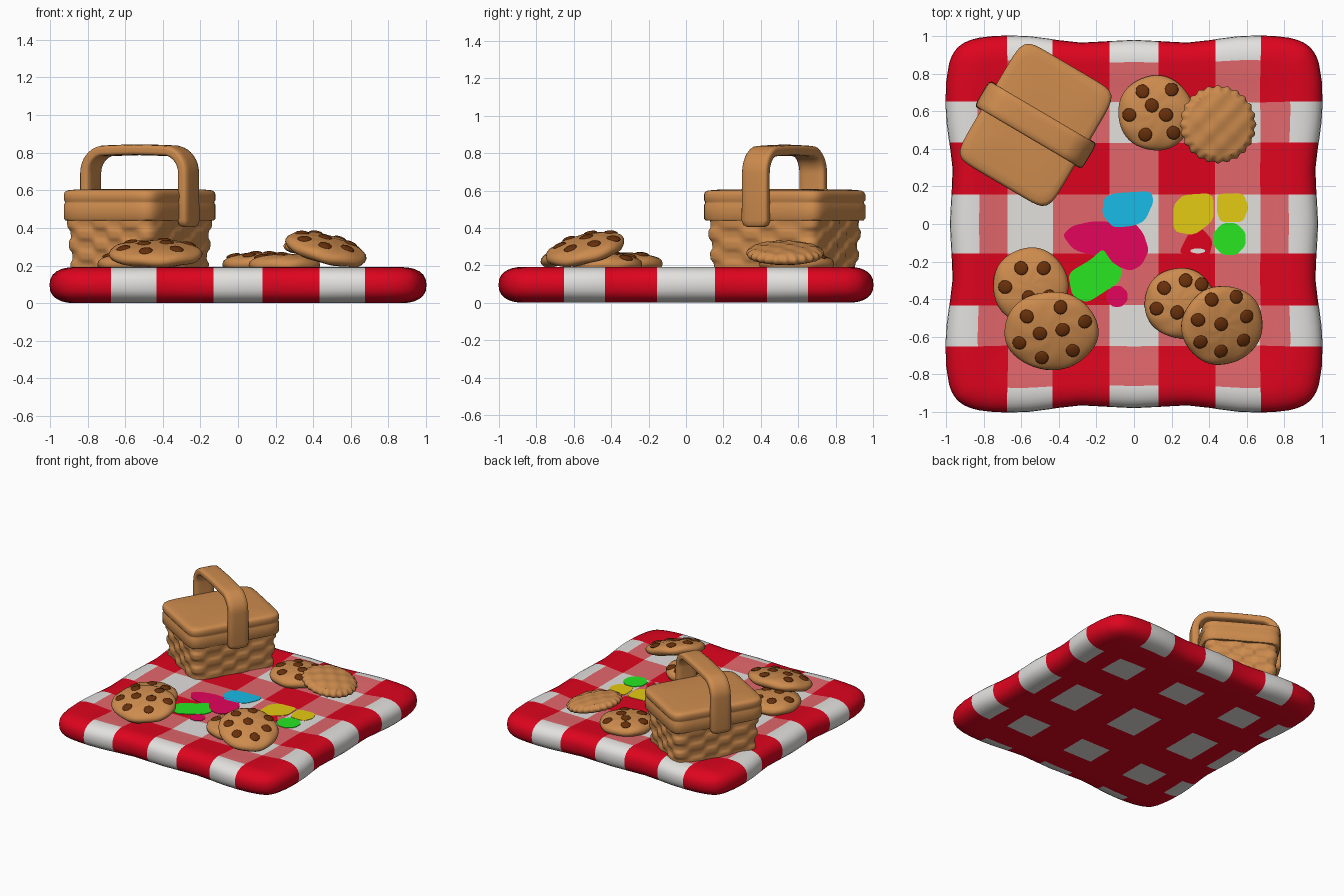
import bpy, bmesh, math
from mathutils import Matrix, Vector
from math import sin, cos, pi, radians

if "Cube" in bpy.data.objects:
    bpy.data.objects.remove(bpy.data.objects["Cube"])


def mat(name, rgb):
    m = bpy.data.materials.new(name)
    lin = [((c / 255 + .055) / 1.055) ** 2.4 if c > 10 else c / 255 / 12.92 for c in rgb]
    m.diffuse_color = (*lin, 1)
    m.use_nodes = True
    m.node_tree.nodes["Principled BSDF"].inputs["Base Color"].default_value = m.diffuse_color
    return m


RED = mat("red", (222, 4, 30))
WHITE = mat("white", (226, 225, 222))
PINK = mat("pink", (226, 103, 108))
TAN = mat("tan", (206, 140, 78))
CHIP = mat("dark_brown", (104, 48, 10))
CYAN = mat("cyan", (24, 188, 232))
MAGENTA = mat("magenta", (228, 5, 92))
GREEN = mat("green", (40, 232, 35))
YELLOW = mat("yellow", (228, 203, 18))


def finish(name, verts, faces, mats, matrix=None, sharp=50):
    me = bpy.data.meshes.new(name)
    me.from_pydata(verts, [], faces)
    for m in mats:
        me.materials.append(m)
    bm = bmesh.new()
    bm.from_mesh(me)
    bmesh.ops.remove_doubles(bm, verts=bm.verts, dist=1e-5)
    bmesh.ops.recalc_face_normals(bm, faces=bm.faces)
    for f in bm.faces:
        f.smooth = True
    bm.to_mesh(me)
    bm.free()
    me.set_sharp_from_angle(angle=radians(sharp))
    ob = bpy.data.objects.new(name, me)
    bpy.context.collection.objects.link(ob)
    if matrix:
        ob.matrix_world = matrix
    return ob


def loft(name, rings, mats, matrix=None, sharp=50):
    """Skin a list of closed rings and cap both ends."""
    n = len(rings[0])
    verts = [p for r in rings for p in r]
    faces = [(k * n + i, k * n + (i + 1) % n, (k + 1) * n + (i + 1) % n, (k + 1) * n + i)
             for k in range(len(rings) - 1) for i in range(n)]
    faces += [tuple(range(n)), tuple(range(len(verts) - n, len(verts)))]
    return finish(name, verts, faces, mats, matrix, sharp)


def squircle(t, p):
    c, s = cos(t), sin(t)
    k = (abs(c) ** p + abs(s) ** p) ** (-1 / p)
    return c * k, s * k


# ---- blanket: pillow-edged sheet with wavy outline and gingham squares ----
FLOOR = .175
XBANDS, YBANDS = (.13, .43, .673, .83), (.155, .43, .65, .87)   # stripe borders


def grid_lines(a, b, c, d):
    h = [a / 2, a, a + .02, (a + b) / 2, b - .02, b, b + .02, (b + c) / 2, c - .02, c, (c + d) / 2, d]
    h += [d + (1 - d) * sin(pi / 2 * k / 7) for k in range(1, 8)]
    return [-x for x in reversed(h)] + [0] + h


def dip(t):
    return .04 * math.exp(-((abs(t) - .28) / .2) ** 2) + .02 * math.exp(-(t / .15) ** 2)


def blanket_point(u, v, side):
    m = max(abs(u), abs(v))
    k = m / max((abs(u) ** 10 + abs(v) ** 10) ** .1, 1e-9)
    k = 1 + (k - 1) * m ** 4
    x = 1.005 * u * k * (1 - dip(v) * abs(u) ** 4)
    y = 1.005 * v * k * (1 - dip(u) * abs(v) ** 4)
    edge = max(0, 1 - (max(0, m - .86) / .14) ** 2.4) ** (1 / 2.4)
    rise = min(1, max(0, (m - .68) / .17))
    top = FLOOR + .017 * rise * rise * (3 - 2 * rise)
    return x, y, .096 + ((top - .096) if side else -.096) * edge


def is_red(t, bands):
    t = abs(t)
    return bands[0] < t < bands[1] or t > bands[2]


US, VS = grid_lines(*XBANDS), grid_lines(*YBANDS)
N = len(US)
verts, faces, colours = [], [], []
for side in (1, 0):
    base = len(verts)
    verts += [blanket_point(u, v, side) for u in US for v in VS]
    for i in range(N - 1):
        for j in range(N - 1):
            a = base + i * N + j
            faces.append((a, a + N, a + N + 1, a + 1) if side else (a, a + 1, a + N + 1, a + N))
            u, v = (US[i] + US[i + 1]) / 2, (VS[j] + VS[j + 1]) / 2
            ru, rv = is_red(u, XBANDS), is_red(v, YBANDS)
            inside = abs(u) < XBANDS[3] and abs(v) < YBANDS[3]
            if side and inside:
                colours.append((1, 2, 0)[ru + rv])      # gingham on top
            elif inside:
                colours.append(int(not (ru or rv)))     # white squares between red bands below
            else:
                colours.append(int(ru != rv))           # plain checks round the rim
blanket = finish("blanket", verts, faces, [RED, WHITE, PINK], sharp=80)
for poly, c in zip(blanket.data.polygons, colours):
    poly.material_index = c


# ---- painted patches on the blanket ----
def patch(name, pts, m, lift=.003):
    pts = [Vector(p) for p in pts]
    for _ in range(2):  # corner cutting gives soft outlines
        pts = [q for a, b in zip(pts, pts[1:] + pts[:1]) for q in (a * .84 + b * .16, a * .16 + b * .84)]
    loft(name, [[(p.x, p.y, z) for p in pts] for z in (FLOOR - .004, FLOOR + lift)], [m], sharp=30)


def oval(x, y, a, b):
    return [(x + a * cos(t * pi / 4 + .4), y + b * sin(t * pi / 4 + .4)) for t in range(8)]


patch("cyan_patch", [(-.16, .14), (-.1, .165), (.09, .175), (.105, .12), (.06, .02), (0, -.01),
                     (-.11, -.02), (-.17, .05)], CYAN)
patch("magenta_patch", [(-.38, -.06), (-.33, -.01), (-.22, .015), (-.1, .01), (.0, .01), (.05, -.05),
                        (.08, -.14), (.04, -.22), (-.02, -.25), (-.1, -.22), (-.16, -.18),
                        (-.32, -.14)], MAGENTA)
patch("small_magenta_patch", oval(-.09, -.385, .06, .06), MAGENTA)
patch("green_patch", [(-.35, -.26), (-.23, -.19), (-.165, -.13), (-.12, -.2), (-.06, -.24),
                      (-.08, -.31), (-.14, -.35), (-.25, -.42), (-.33, -.38)], GREEN, .004)
patch("yellow_patch", [(.21, .1), (.26, .155), (.42, .165), (.425, .02), (.32, -.06), (.21, -.04)], YELLOW)
patch("small_yellow_patch", [(.44, .16), (.58, .165), (.61, .09), (.58, .01), (.46, .01), (.44, .07)], YELLOW)
patch("small_green_patch", oval(.508, -.08, .092, .092), GREEN, .004)
patch("red_patch", [(.24, -.15), (.29, -.05), (.36, -.02), (.42, -.09), (.4, -.17), (.28, -.165)], RED)
patch("small_white_patch", oval(.34, -.143, .042, .014), WHITE, .005)

# ---- picnic basket ----
PLACE = Matrix.Translation((-.523, .527, 0)) @ Matrix.Rotation(radians(-30.5), 4, 'Z')
HX, HY = .29, .366


def rect_ring(scale, z, p, n, bump=lambda t: 0):
    ring = []
    for i in range(n):
        t = 2 * pi * i / n
        x, y = squircle(t, p)
        k = scale + bump(t)
        ring.append((x * HX * k, y * HY * k, z))
    return ring


# woven body
rings = []
for r in range(31):
    f = r / 30
    rings.append(rect_ring(.88 + .055 * f, .165 + .285 * f, 10, 200,
                           lambda t: .018 * math.tanh(2.5 * sin(10 * t) * sin(f * 5 * pi))))
loft("basket_body", rings, [TAN], PLACE, 85)

# lid with rim groove
lid = [(.44, .93), (.44, .98), (.45, 1), (.522, 1), (.532, .985), (.54, .985), (.548, 1),
       (.578, 1), (.592, .985), (.6, .95), (.604, .85), (.608, .4)]
loft("basket_lid", [rect_ring(s, z, 9, 96) for z, s in lid], [TAN], PLACE)

# strap handle arching over the lid, wider at its rounded ends
half_path = [(.302, .405, 0, .6), (.302, .415, 0, .9), (.302, .44, 0, 1.04), (.302, .6, 0, 1)]
half_path += [(.182 + .12 * cos(a), .692 + .12 * sin(a), a, 1)
              for a in [radians(d) for d in range(0, 90, 10)]]
path = half_path + [(.12, .813, pi / 2, 1), (0, .816, pi / 2, 1)]
path += [(-x, z, pi - a, s) for x, z, a, s in reversed(path[:-1])]
rings = []
for x, z, a, s in path:
    ring = []
    for i in range(24):
        c, d = squircle(2 * pi * i / 24, 5)
        ring.append((x + cos(a) * c * .029 * s, d * .077 * s, z + sin(a) * c * .029 * s))
    rings.append(ring)
loft("basket_handle", rings, [TAN], PLACE)

# ---- cookies ----
PROFILE = [(.8, 0), (.93, .01), (.99, .027), (1, .04), (.97, .056), (.9, .068), (.8, .077),
           (.65, .086), (.5, .091), (.35, .095), (.2, .097), (.05, .098)]


def top_height(r):
    """Height of the domed top at a radius factor, read from the profile."""
    for (r1, h1), (r0, h0) in zip(PROFILE[3:], PROFILE[4:]):
        if r0 <= r <= r1:
            return h0 + (h1 - h0) * (r - r0) / (r1 - r0)
    return .098 if r < .5 else .04


def cookie(name, x, y, z, rx, ry, tilt_x, tilt_y, chips):
    place = (Matrix.Translation((x, y, z)) @ Matrix.Rotation(radians(tilt_y), 4, 'Y')
             @ Matrix.Rotation(radians(tilt_x), 4, 'X'))
    rings = []
    for r, h in PROFILE:
        ring = []
        for i in range(48):
            t = 2 * pi * i / 48
            k = r * (1 + .01 * sin(5 * t + 9 * x))
            ring.append((rx * k * cos(t), ry * k * sin(t), h + .003 * r * sin(7 * t + 9 * r)))
        rings.append(ring)
    loft(name, rings, [TAN], place)
    # chocolate chips, given by their place in the top view
    bm = bmesh.new()
    for cx, cy in chips:
        px = cx - x - sin(radians(tilt_y)) * .085
        py = cy - y + sin(radians(tilt_x)) * .085
        r = math.hypot(px / rx, py / ry)
        if r > .85:
            px, py, r = px * .85 / r, py * .85 / r, .85
        m = (Matrix.Translation((px, py, top_height(r) - .001)) @ Matrix.Rotation(math.atan2(py, px), 4, 'Z')
             @ Matrix.Rotation(radians(28 * r * r), 4, 'Y') @ Matrix.Diagonal((.038, .036, .012, 1)))
        bmesh.ops.create_uvsphere(bm, u_segments=16, v_segments=8, radius=1, matrix=m)
    me = bpy.data.meshes.new(name + "_chips")
    for f in bm.faces:
        f.smooth = True
    bm.to_mesh(me)
    bm.free()
    me.materials.append(CHIP)
    ob = bpy.data.objects.new(name + "_chips", me)
    bpy.context.collection.objects.link(ob)
    ob.matrix_world = place


cookie("back_cookie", .115, .59, .17, .2, .2, 0, 0,
       [(.045, .705), (.2, .715), (-.025, .58), (.095, .63), (.17, .58), (.06, .475), (.21, .485)])
cookie("left_lower_cookie", -.55, -.33, .17, .2, .205, 0, 0,
       [(-.6, -.235), (-.48, -.235), (-.685, -.335), (-.45, -.385), (-.56, -.39)])
cookie("left_upper_cookie", -.44, -.56, .225, .25, .213, 12, 0,
       [(-.39, -.44), (-.57, -.49), (-.26, -.52), (-.5, -.58), (-.38, -.56), (-.61, -.635),
        (-.49, -.715), (-.325, -.675)])
cookie("right_lower_cookie", .245, -.42, .165, .19, .187, 0, 0,
       [(.16, -.34), (.275, -.3), (.36, -.32), (.12, -.45), (.23, -.47)])
cookie("right_upper_cookie", .46, -.53, .25, .222, .215, 13, 14,
       [(.405, -.4), (.54, -.385), (.6, -.49), (.46, -.53), (.335, -.51), (.355, -.63),
        (.59, -.62), (.47, -.68)])

# scalloped biscuit leaning on the back cookie
rings = []
for r, h in PROFILE[:6] + [(.85 - .05 * k, .098 - .03 * (.85 - .05 * k) ** 2) for k in range(17)]:
    ring = []
    for i in range(144):
        t = 2 * pi * i / 144
        k = .203 * r * (1 + .028 * cos(24 * t) * (r > .88))
        px, py = k * cos(t), k * sin(t)
        lump = .004 * sin(px * 48 + 1) * sin(py * 48 + .5) if r < .86 and h > .07 else 0
        ring.append((px, py, h * .8 + lump))
    rings.append(ring)
loft("scalloped_biscuit", rings, [TAN],
     Matrix.Translation((.44, .53, .235)) @ Matrix.Rotation(radians(12), 4, 'Y'))
